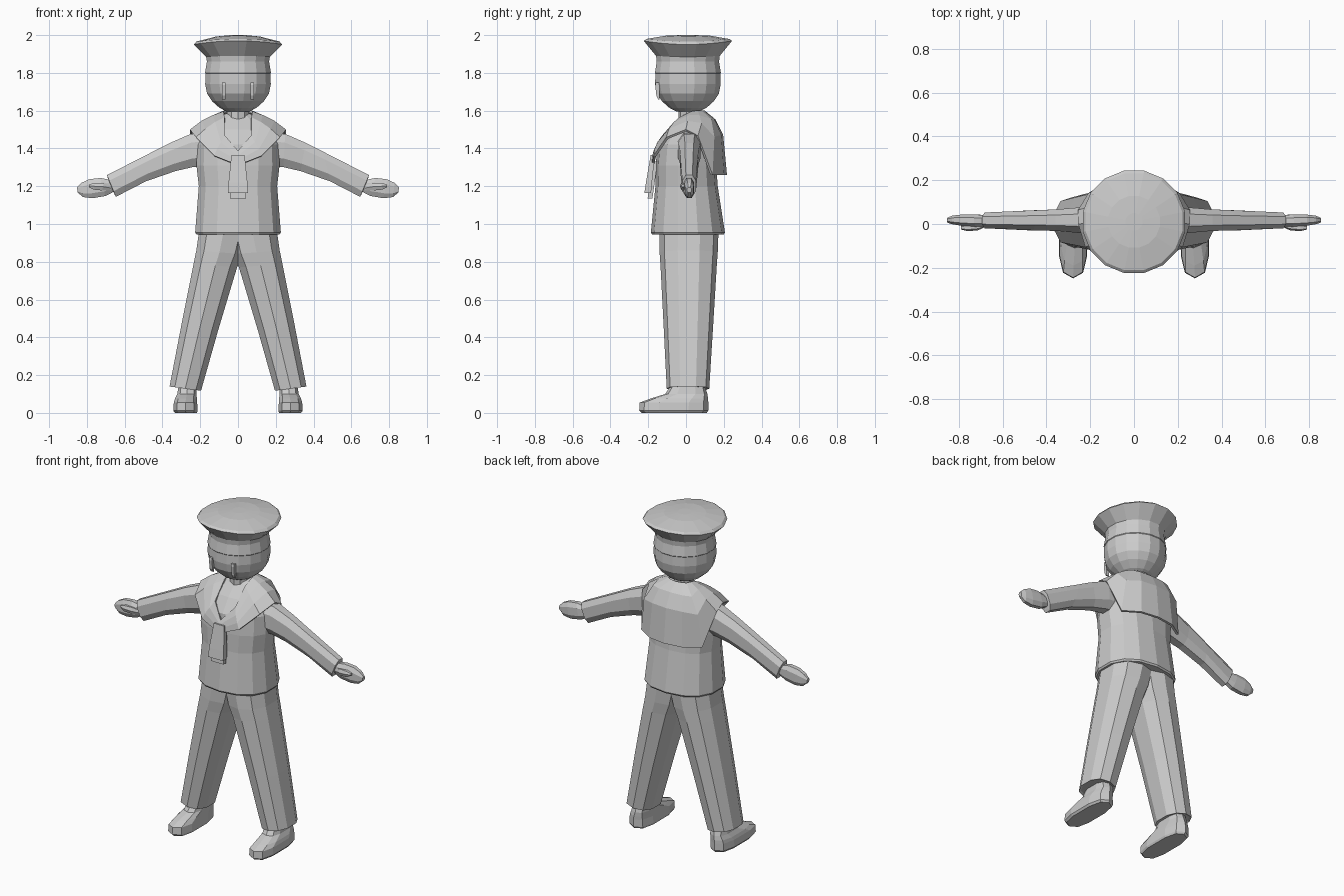
import bpy, bmesh
from math import cos, sin, pi
from mathutils import Vector


def power(v, p):
    return (1 if v >= 0 else -1) * abs(v) ** (2 / p)


def make(name, grid, closed=True, mirror=False, solid=0):
    """Skin a list of equal-length point rows; closed rows get end caps."""
    bm = bmesh.new()
    rows = [[bm.verts.new(p) for p in row] for row in grid]
    n = len(rows[0])
    for a, b in zip(rows, rows[1:]):
        for i in range(n if closed else n - 1):
            j = (i + 1) % n
            bm.faces.new((a[i], a[j], b[j], b[i]))
    if closed:
        bm.faces.new(rows[0])
        bm.faces.new(rows[-1])
    bmesh.ops.recalc_face_normals(bm, faces=bm.faces)
    mesh = bpy.data.meshes.new(name)
    bm.to_mesh(mesh)
    bm.free()
    ob = bpy.data.objects.new(name, mesh)
    bpy.context.collection.objects.link(ob)
    if mirror:
        mod = ob.modifiers.new("mirror", 'MIRROR')
        mod.use_clip = True
    if solid:
        mod = ob.modifiers.new("thickness", 'SOLIDIFY')
        mod.thickness, mod.offset = solid, 0
    return ob


def flat_ring(z, rx, yc, ry, xc=0, n=16, p=2, saddle=0):
    """Horizontal oval; saddle lifts front and back."""
    out = []
    for i in range(n):
        a = 2 * pi * (i + .5) / n
        out.append((xc + rx * power(cos(a), p), yc + ry * power(sin(a), p),
                    z + saddle * sin(a) ** 2))
    return out


def limb_ring(a, b, y0, y1, n=8, p=2.4):
    """Oval whose diameter runs from a to b in the xz plane."""
    a, b = Vector((a[0], 0, a[1])), Vector((b[0], 0, b[1]))
    c, r = (a + b) / 2, (a - b) / 2
    out = []
    for i in range(n):
        t = 2 * pi * (i + .5) / n
        v = c + r * power(cos(t), p)
        v.y = (y0 + y1) / 2 + (y1 - y0) / 2 * power(sin(t), p)
        out.append(v)
    return out


def slab(x, y0, y1, z):
    return [(-x, y0, z), (x, y0, z), (x, y1, z), (-x, y1, z)]


# head and neck
make("head", [flat_ring(z, r, .01, r) for z, r in (
    (1.595, .06), (1.615, .10), (1.65, .14), (1.69, .167),
    (1.74, .177), (1.80, .175), (1.85, .16))])
make("neck", [flat_ring(z, .06, .02, .06, n=10) for z in (1.52, 1.62)])
make("eye", [[(x, y, z) for x, y in
              ((.065, -.14), (.085, -.14), (.085, yf), (.065, yf))]
             for z, yf in ((1.66, -.147), (1.68, -.157), (1.735, -.163), (1.75, -.16))],
     mirror=True)

# hat with flared crown
make("hat", [flat_ring(z, r, .01, r, saddle=s) for z, r, s in (
    (1.79, .170, 0), (1.80, .178, 0), (1.86, .168, 0), (1.885, .172, .005),
    (1.95, .238, .02), (1.965, .225, .015), (1.992, .12, .005), (2.0, .04, 0))])

# blouse
make("blouse", [flat_ring(z, rx, yc, ry, n=14, p=2.3) for z, rx, yc, ry in (
    (.945, .225, .01, .19), (.955, .232, .01, .196), (1.20, .212, .003, .165),
    (1.31, .225, 0, .16), (1.42, .222, .01, .162), (1.50, .20, .02, .115),
    (1.56, .12, .035, .07), (1.585, .065, .035, .05))])

# square-backed collar: each row runs from neckline to outer edge
collar = [
    [(0, -.165, 1.385), (0, -.172, 1.36), (0, -.175, 1.335), (0, -.178, 1.31)],
    [(.07, -.12, 1.465), (.09, -.145, 1.43), (.11, -.16, 1.395), (.125, -.165, 1.36)],
    [(.07, -.03, 1.56), (.12, -.06, 1.535), (.17, -.085, 1.50), (.22, -.10, 1.455)],
    [(.075, .03, 1.59), (.13, .02, 1.57), (.19, .01, 1.54), (.25, .0, 1.495)],
    [(.07, .06, 1.595), (.13, .07, 1.57), (.19, .08, 1.53), (.25, .06, 1.465)],
    [(.06, .08, 1.595), (.13, .13, 1.55), (.18, .145, 1.46), (.205, .135, 1.26)],
    [(.035, .09, 1.595), (.08, .145, 1.55), (.10, .18, 1.47), (.11, .195, 1.26)],
    [(0, .095, 1.595), (0, .15, 1.55), (0, .19, 1.47), (0, .21, 1.26)]]
make("collar", collar, closed=False, mirror=True, solid=.014)

# neckerchief ends
make("scarf_front", [slab(.035, -.187, -.165, 1.365), slab(.05, -.212, -.18, 1.22),
                     slab(.052, -.22, -.185, 1.165)])
make("scarf_back", [slab(.03, -.18, -.15, 1.33), slab(.043, -.203, -.178, 1.135)])

# sleeves, hands and thumbs
make("sleeve", [limb_ring(a, b, y0, y1) for a, b, y0, y1 in (
    ((.16, 1.49), (.19, 1.30), -.05, .08), ((.25, 1.483), (.24, 1.295), -.045, .08),
    ((.36, 1.435), (.33, 1.275), -.035, .07), ((.45, 1.388), (.49, 1.22), -.032, .065),
    ((.695, 1.263), (.645, 1.14), -.022, .055), ((.692, 1.25), (.653, 1.155), -.012, .045))],
     mirror=True)
make("hand", [limb_ring(a, b, y0, y1) for a, b, y0, y1 in (
    ((.675, 1.235), (.655, 1.17), -.01, .04), ((.73, 1.247), (.70, 1.145), -.015, .045),
    ((.79, 1.24), (.77, 1.133), -.01, .045), ((.83, 1.22), (.82, 1.14), -.003, .04),
    ((.853, 1.195), (.848, 1.165), .005, .03))], mirror=True)
make("thumb", [limb_ring(a, b, y0, y1, n=6) for a, b, y0, y1 in (
    ((.67, 1.205), (.67, 1.175), -.01, .01), ((.71, 1.22), (.72, 1.175), -.03, .01),
    ((.76, 1.22), (.765, 1.18), -.032, -.002), ((.79, 1.21), (.79, 1.195), -.025, -.008))],
     mirror=True)

# trousers
legs = make("trouser_leg", [limb_ring(a, b, y0, y1, n=10) for a, b, y0, y1 in (
    ((.212, .96), (-.06, .96), -.14, .172), ((.226, .86), (-.03, .84), -.14, .168),
    ((.24, .79), (.0, .77), -.135, .163), ((.305, .46), (.10, .44), -.118, .143),
    ((.366, .14), (.192, .117), -.102, .123), ((.355, .145), (.203, .122), -.09, .11))],
            mirror=True)
legs.modifiers["mirror"].use_clip = False

# shoes
make("shoe", [flat_ring(z, rx, (y0 + y1) / 2, (y1 - y0) / 2, xc, 10, 2.8)
              for z, rx, xc, y0, y1 in (
    (0, .06, .276, -.235, .11), (.012, .067, .278, -.248, .118),
    (.055, .064, .278, -.245, .118), (.075, .06, .276, -.19, .117),
    (.10, .053, .27, -.11, .113), (.16, .048, .266, -.07, .095))], mirror=True)
